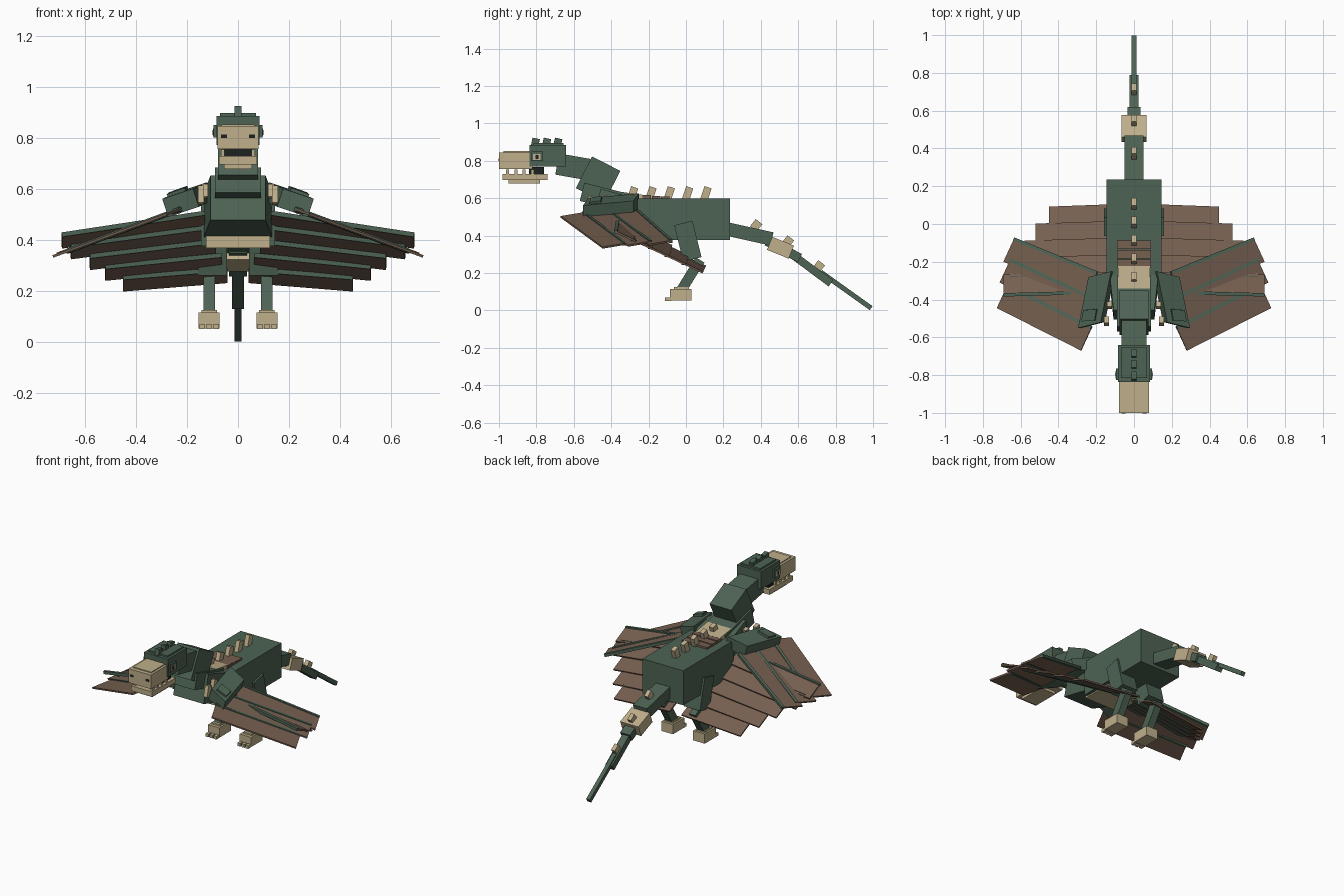
import bpy, bmesh, math
from mathutils import Matrix, Vector

cube = bpy.data.objects.get("Cube")
if cube:
    bpy.data.objects.remove(cube)


def material(name, rgb):
    m = bpy.data.materials.new(name)
    m.use_nodes = True
    m.diffuse_color = (*rgb, 1)
    m.node_tree.nodes["Principled BSDF"].inputs["Base Color"].default_value = (*rgb, 1)
    return m


GREEN = material("scale green", (0.075, 0.125, 0.088))
BONE = material("bone", (0.52, 0.43, 0.26))
BROWN = material("wing brown", (0.18, 0.115, 0.08))
DARK = material("near black", (0.012, 0.015, 0.014))


def block(name, mat, centre, ax, ay, az, taper=1.0):
    """Box spanned by three edge vectors; taper narrows its -y end in x."""
    bm = bmesh.new()
    bmesh.ops.create_cube(bm, size=1)
    for v in bm.verts:
        k = taper if v.co.y < 0 else 1
        v.co = Vector(centre) + ax * v.co.x * k + ay * v.co.y + az * v.co.z
    bmesh.ops.recalc_face_normals(bm, faces=bm.faces)
    me = bpy.data.meshes.new(name)
    bm.to_mesh(me)
    bm.free()
    me.materials.append(mat)
    ob = bpy.data.objects.new(name, me)
    bpy.context.collection.objects.link(ob)
    return ob


def box(name, mat, centre, size, pitch=0, taper=1.0):
    """Box turned about x; positive pitch lifts the +y end."""
    r = Matrix.Rotation(math.radians(pitch), 3, 'X')
    axes = [r @ Vector([size[i] if j == i else 0 for j in range(3)]) for i in range(3)]
    return block(name, mat, centre, *axes, taper=taper)


def slab(name, mat, inner, outer, width, thick):
    """Board between two points on one long edge, extended sideways by width."""
    p, q, w = Vector(inner), Vector(outer), Vector(width)
    n = (q - p).cross(w).normalized() * thick
    return block(name, mat, (p + q + w) / 2, q - p, w, n)


def beam(name, mat, p, q, wide, thick):
    """Square-section beam between two points."""
    p, q = Vector(p), Vector(q)
    d = (q - p).normalized()
    side = d.cross(Vector((0, 0, 1))).normalized()
    return block(name, mat, (p + q) / 2, side * wide, q - p, side.cross(d) * thick)


# Torso
box("body", GREEN, (0, -0.02, 0.487), (0.29, 0.51, 0.222))
box("chest", GREEN, (0, -0.36, 0.53), (0.27, 0.25, 0.18), -16, 0.8)
box("neck_base", GREEN, (0, -0.42, 0.60), (0.18, 0.28, 0.1), -14)
box("belly_plate", BONE, (0, -0.19, 0.378), (0.25, 0.2, 0.02))
box("breast_plate", BONE, (0, -0.277, 0.392), (0.25, 0.02, 0.045))
box("collar", BONE, (0, -0.285, 0.605), (0.17, 0.12, 0.04), -8)
for i in range(3):
    box("saddle_plate", BROWN, (0, -0.11 - 0.05 * i, 0.603), (0.18, 0.045, 0.014 + 0.006 * i))
for i in range(5):
    box("back_spike", BONE, (0, -0.285 + 0.098 * i, 0.625), (0.028, 0.04, 0.07), -18)

# Neck
box("lower_neck", GREEN, (0, -0.47, 0.70), (0.155, 0.17, 0.19), -27)
box("upper_neck", GREEN, (0, -0.605, 0.768), (0.13, 0.17, 0.115), -10)

# Head
box("head", GREEN, (0, -0.738, 0.828), (0.17, 0.195, 0.115))
box("crown_plate", GREEN, (0, -0.735, 0.89), (0.14, 0.16, 0.012))
for y in (-0.805, -0.745, -0.685):
    box("crown_spike", GREEN, (0, y, 0.9), (0.028, 0.04, 0.04), -12)
box("muzzle", BONE, (0, -0.91, 0.8), (0.16, 0.18, 0.09))
box("muzzle_ridge", BONE, (0, -0.905, 0.847), (0.13, 0.14, 0.008))
box("jaw", BONE, (0, -0.86, 0.712), (0.15, 0.24, 0.032))
box("chin", BONE, (0, -0.865, 0.688), (0.11, 0.17, 0.02))
box("mouth", DARK, (0, -0.8, 0.742), (0.11, 0.08, 0.05))

# Tail, with its bone band and spikes
beam("tail_root", GREEN, (0, 0.22, 0.435), (0, 0.46, 0.382), 0.1, 0.072)
box("tail_core", GREEN, (0, 0.52, 0.325), (0.07, 0.2, 0.05), -27)
box("tail_band", BONE, (0, 0.505, 0.335), (0.13, 0.125, 0.075), -22)
beam("tail_middle", GREEN, (0, 0.55, 0.312), (0, 0.775, 0.145), 0.046, 0.042)
beam("tail_tip", GREEN, (0, 0.72, 0.205), (0, 0.99, 0.012), 0.026, 0.026)
for y, z in ((0.375, 0.455), (0.545, 0.368), (0.71, 0.235)):
    box("tail_spike", BONE, (0, y, z), (0.026, 0.045, 0.05), -38)

for s in (-1, 1):
    side = "left_" if s > 0 else "right_"

    # Face details
    box(side + "brow", GREEN, (s * 0.088, -0.795, 0.825), (0.016, 0.06, 0.05))
    box(side + "eye", BONE, (s * 0.095, -0.797, 0.82), (0.006, 0.04, 0.032))
    box(side + "pupil", DARK, (s * 0.098, -0.797, 0.82), (0.004, 0.016, 0.02))
    box(side + "nostril", DARK, (s * 0.055, -1.0, 0.805), (0.022, 0.004, 0.014))
    for i in range(4):
        box(side + "tooth", BONE, (s * 0.06, -0.955 + 0.045 * i, 0.738), (0.014, 0.016, 0.032))

    # Leg
    box(side + "thigh", GREEN, (s * 0.1, 0.01, 0.37), (0.115, 0.1, 0.2), 14)
    beam(side + "shin", GREEN, (s * 0.113, 0.075, 0.27), (s * 0.113, -0.03, 0.1), 0.046, 0.055)
    box(side + "foot", BONE, (s * 0.113, -0.028, 0.084), (0.082, 0.115, 0.062))
    box(side + "ankle", BONE, (s * 0.113, -0.025, 0.118), (0.06, 0.08, 0.014))
    for i in (-1, 0, 1):
        box(side + "toe", BONE, (s * 0.113 + i * 0.028, -0.095, 0.06), (0.02, 0.036, 0.02))

    # Shoulder and upper arm
    slab(side + "upper_arm", GREEN, (s * 0.11, -0.25, 0.59), (s * 0.165, -0.52, 0.565),
         (s * 0.12, -0.03, -0.04), 0.075)
    slab(side + "arm_plate", GREEN, (s * 0.195, -0.45, 0.6), (s * 0.205, -0.51, 0.592),
         (s * 0.07, -0.005, -0.025), 0.025)
    box(side + "shoulder_spike", BONE, (s * 0.145, -0.515, 0.575), (0.025, 0.035, 0.07), -15)
    box(side + "shoulder_stud", BONE, (s * 0.13, -0.43, 0.59), (0.025, 0.03, 0.05), -15)

    # Front wing fan: boards slanting outward and down
    for inner, outer in (((0.28, -0.67, 0.5), (0.725, -0.445, 0.335)),
                         ((0.24, -0.53, 0.51), (0.71, -0.31, 0.345)),
                         ((0.25, -0.38, 0.51), (0.69, -0.2, 0.35))):
        p, q = Vector(inner), Vector(outer)
        p.x, q.x = p.x * s, q.x * s
        w = Vector((-s * 0.055, 0.12, 0.02))
        slab(side + "front_membrane", BROWN, p, q, w, 0.01)
        beam(side + "front_finger", GREEN, p + w, q + w, 0.018, 0.018)

    # Rear wing fan: stepped boards sweeping down and back under the body
    for i, reach in enumerate((0.69, 0.655, 0.58, 0.52, 0.45)):
        y = -0.36 + 0.09 * i
        z = 0.42 - 0.042 * i
        drop = 0.085 - 0.013 * i
        p = Vector((s * (0.13 - 0.022 * i), y, z + drop))
        q = Vector((s * reach, y - 0.015, z))
        slab(side + "rear_membrane", BROWN, p, q, (0, 0.105, -0.05), 0.01)
        beam(side + "rear_finger", GREEN, p, q, 0.018, 0.018)
